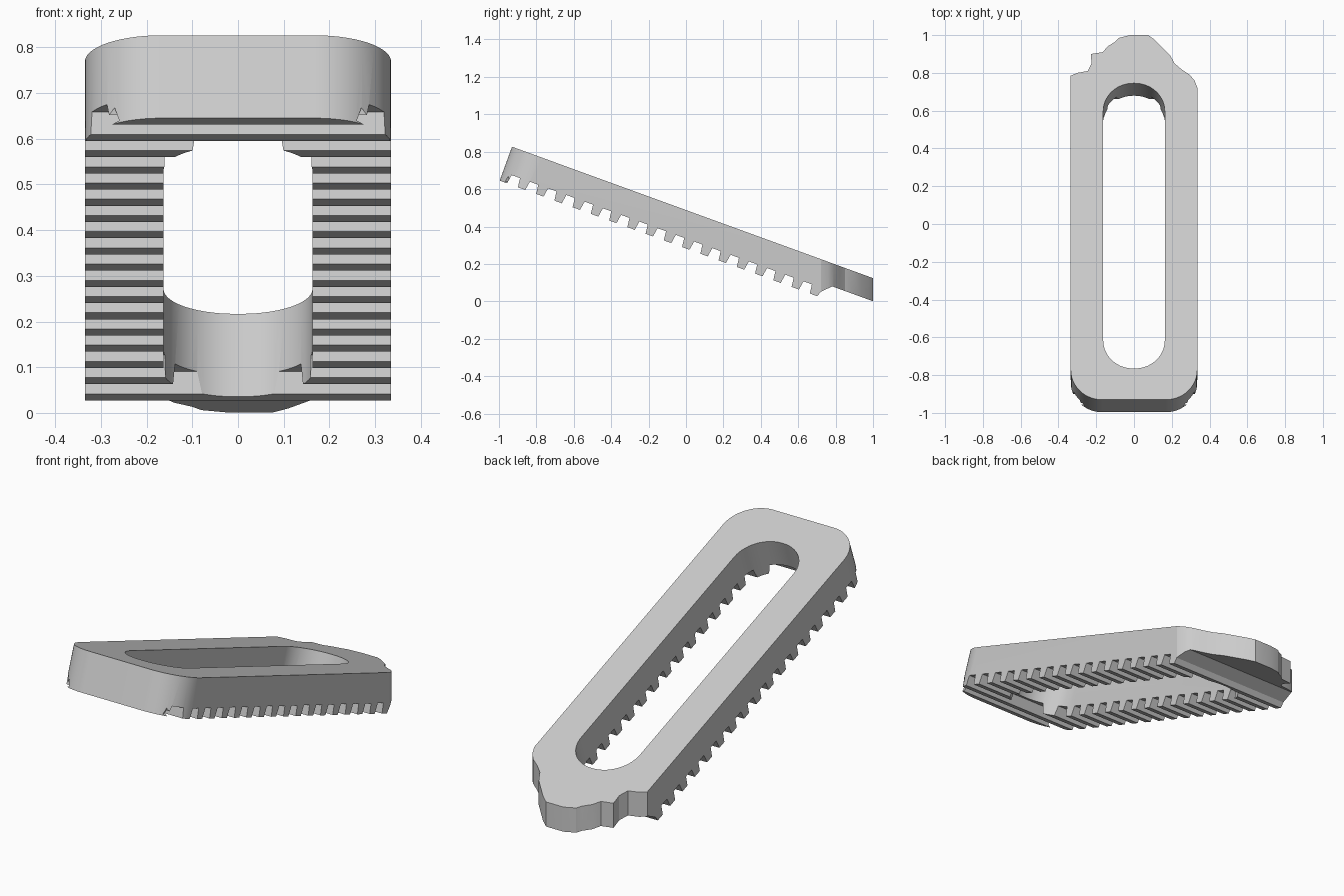
import bpy, bmesh
from math import radians, sin, cos, pi
from mathutils import Matrix, Vector

if "Cube" in bpy.data.objects:
    bpy.data.objects.remove(bpy.data.objects["Cube"])

TILT = Matrix.Translation((0, 0, 0.488)) @ Matrix.Rotation(radians(-20), 4, 'X')


def prism(name, points, offset, matrix=Matrix()):
    """Closed solid: a polygon of 3D points swept along an offset."""
    bm = bmesh.new()
    face = bm.faces.new([bm.verts.new(p) for p in points])
    top = bmesh.ops.extrude_face_region(bm, geom=[face])
    verts = [v for v in top['geom'] if isinstance(v, bmesh.types.BMVert)]
    bmesh.ops.translate(bm, vec=Vector(offset), verts=verts)
    bmesh.ops.recalc_face_normals(bm, faces=bm.faces)
    bm.transform(matrix)
    mesh = bpy.data.meshes.new(name)
    bm.to_mesh(mesh)
    bm.free()
    obj = bpy.data.objects.new(name, mesh)
    bpy.context.collection.objects.link(obj)
    return obj


def rounded(x, v0, v1, r, steps=14):
    """Rounded rectangle outline in the plane of the bar."""
    corners = [(x - r, v1 - r, 0), (-x + r, v1 - r, 90),
               (-x + r, v0 + r, 180), (x - r, v0 + r, 270)]
    pts = []
    for cx, cy, a in corners:
        for i in range(steps + 1):
            t = radians(a) + pi / 2 * i / steps
            pts.append((cx + r * cos(t), cy + r * sin(t), -0.5))
    return pts


def boolean(obj, cutter, operation):
    mod = obj.modifiers.new(operation, 'BOOLEAN')
    mod.object, mod.operation, mod.solver = cutter, operation, 'EXACT'
    bpy.context.view_layer.objects.active = obj
    bpy.ops.object.modifier_apply(modifier=mod.name)
    bpy.data.objects.remove(cutter)


# Toothed side profile swept across the width
ROOT, TIP, PITCH = -0.143, -0.193, 0.1038
profile = [(1.3, 0), (-0.99, 0)]
for k in range(18):
    u = -0.99 + k * PITCH
    profile += [(u - (0.006 if k else 0), ROOT), (u, TIP), (u + 0.042, TIP)]
    if k < 17:
        profile.append((u + 0.05, ROOT))
profile += [(0.826, -0.165), (0.874, -0.116), (1.3, -0.116)]
bar = prism("toothed_slotted_bar", [(-0.335, u, w) for u, w in profile],
            (0.67, 0, 0), TILT)

# Rounded front end
boolean(bar, prism("outline", rounded(0.3351, -0.9901, 1.5, 0.168), (0, 0, 1), TILT),
        'INTERSECT')

# Long slot
slot_pts = rounded(0.163, -0.814, 0.793, 0.158)
boolean(bar, prism("slot", slot_pts, (0, 0, 1), TILT), 'DIFFERENCE')

# Broken rear end, cut vertically
rough = [(-0.4, 0.775), (-0.335, 0.785), (-0.30, 0.80), (-0.245, 0.81),
         (-0.225, 0.85), (-0.228, 0.90), (-0.165, 0.91), (-0.14, 0.94),
         (-0.10, 0.965), (-0.08, 0.985), (-0.02, 1.0), (0.075, 1.0),
         (0.11, 0.975), (0.15, 0.935), (0.19, 0.895), (0.215, 0.85),
         (0.25, 0.82), (0.295, 0.79), (0.32, 0.76), (0.34, 0.71), (0.4, 0.7)]
keep = [(-0.4, -1.2)] + rough + [(0.4, -1.2)]
boolean(bar, prism("break", [(x, y, -0.5) for x, y in keep], (0, 0, 2)), 'INTERSECT')

# Small chips in the lower front corners
for s in (-1, 1):
    tri = [(s * 0.26, -1.02, 0.64), (s * 0.315, -1.02, 0.61), (s * 0.27, -1.02, 0.668)]
    boolean(bar, prism("chip", tri, (0, 0.075, 0)), 'DIFFERENCE')

bar.select_set(True)
bpy.context.view_layer.objects.active = bar
bpy.ops.object.shade_smooth_by_angle(angle=radians(20))
